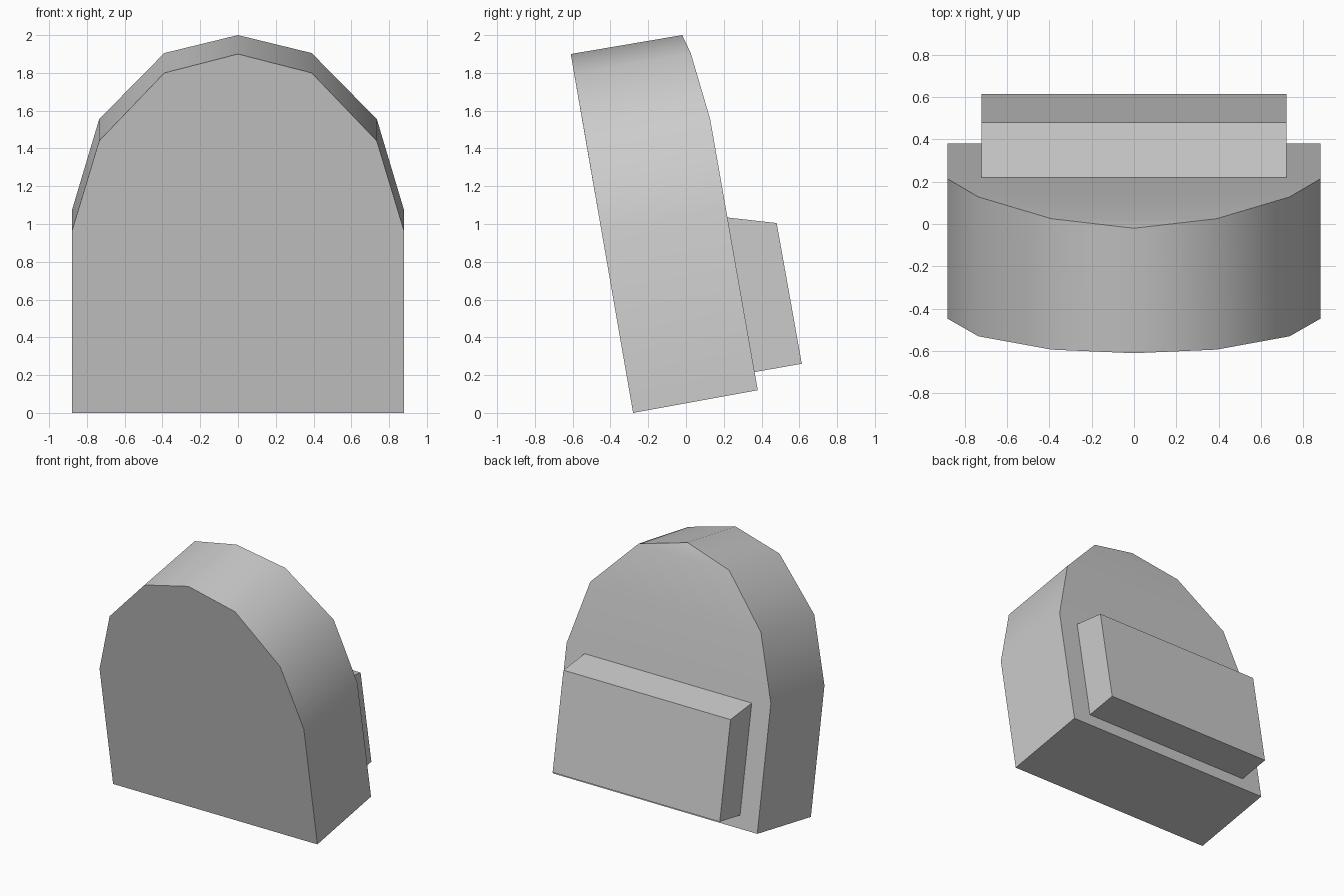
import bpy
import bmesh
import math

cube = bpy.data.objects.get("Cube")
if cube:
    bpy.data.objects.remove(cube, do_unlink=True)

grey = bpy.data.materials.new("plain_grey")
grey.use_nodes = True
colour = (0.6, 0.6, 0.6, 1)
grey.diffuse_color = colour
grey.node_tree.nodes["Principled BSDF"].inputs["Base Color"].default_value = colour


def finish(name, bm):
    """Turn a bmesh into a named object with the grey material."""
    bmesh.ops.recalc_face_normals(bm, faces=bm.faces)
    mesh = bpy.data.meshes.new(name)
    bm.to_mesh(mesh)
    bm.free()
    mesh.materials.append(grey)
    obj = bpy.data.objects.new(name, mesh)
    bpy.context.collection.objects.link(obj)
    return obj


# Arched slab, leaning back to front: half width, front (y, z), back (y, z)
rows = [
    (0.88, (-0.28, 0.0), (0.38, 0.12)),
    (0.88, (-0.447, 0.96), (0.213, 1.07)),
    (0.735, (-0.53, 1.44), (0.128, 1.555)),
    (0.39, (-0.593, 1.80), (0.025, 1.905)),
    (0.0, (-0.61, 1.90), (-0.02, 2.0)),
]
bm = bmesh.new()
front, back = [], []
for ring, column in ((front, 1), (back, 2)):
    left = [bm.verts.new((r[0], *r[column])) for r in rows]
    right = [bm.verts.new((-r[0], *r[column])) for r in rows[:-1]]
    ring += left + right[::-1]
count = len(front)
bm.faces.new(front)
for i in range(count):
    j = (i + 1) % count
    bm.faces.new((front[i], front[j], back[j], back[i]))
# Back wall in level strips, bending forward at the crown
for i in range(len(rows) - 1):
    strip = [back[i], back[i + 1], back[count - 2 - i], back[count - 1 - i]]
    bm.faces.new(list(dict.fromkeys(strip)))
slab = finish("arched_slab", bm)
bpy.ops.object.select_all(action="DESELECT")
slab.select_set(True)
bpy.context.view_layer.objects.active = slab
bpy.ops.object.shade_smooth_by_angle(angle=math.radians(40))

# Raised block on the lower back
side = [(0.205, 1.036), (0.48, 1.005), (0.613, 0.26), (0.345, 0.213)]
bm = bmesh.new()
profile = bm.faces.new([bm.verts.new((-0.72, y, z)) for y, z in side])
extruded = bmesh.ops.extrude_face_region(bm, geom=[profile])
moved = [v for v in extruded["geom"] if isinstance(v, bmesh.types.BMVert)]
bmesh.ops.translate(bm, verts=moved, vec=(1.44, 0, 0))
# Keep the block closed at both ends
bmesh.ops.holes_fill(bm, edges=bm.edges)
finish("back_block", bm)
